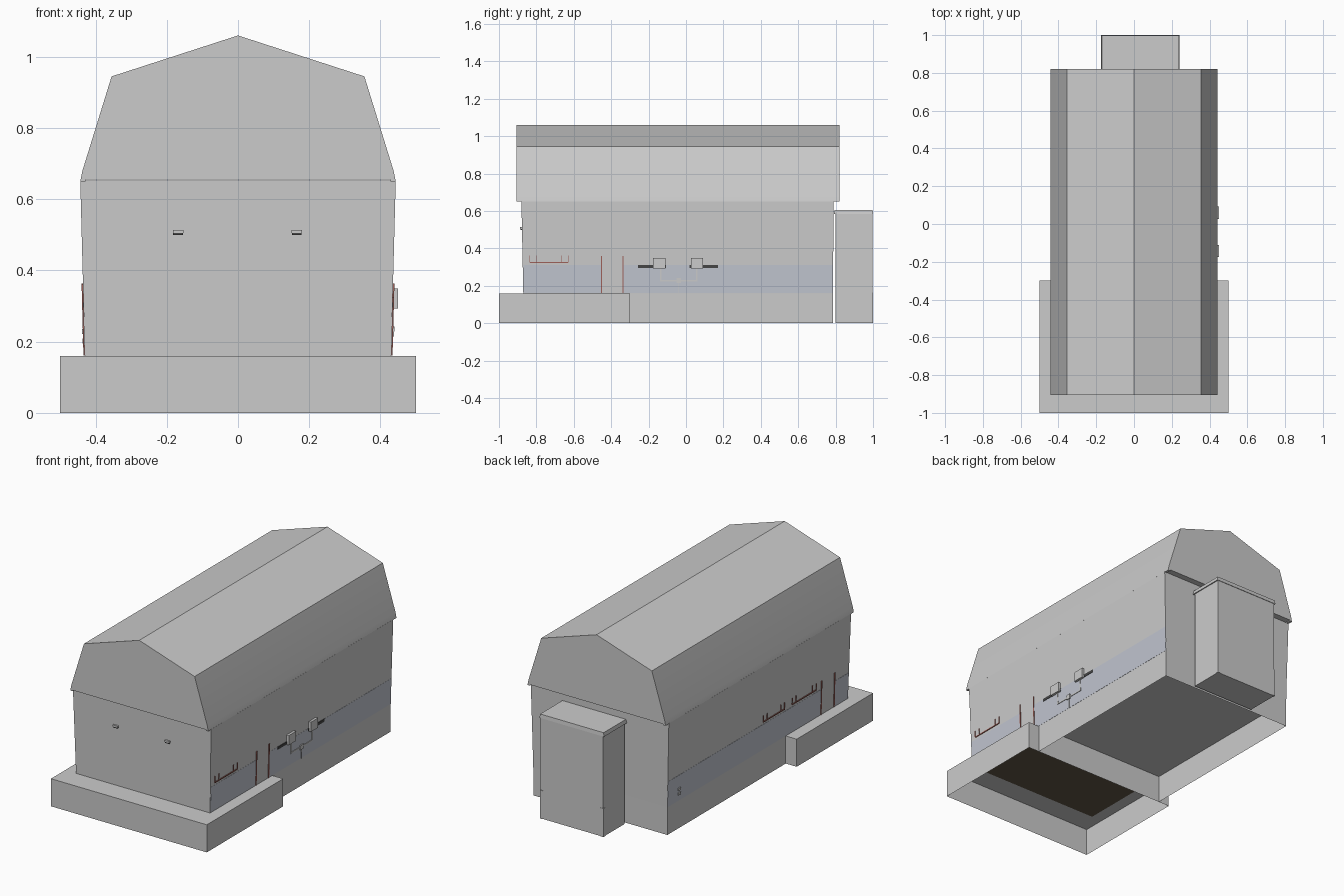
import bpy, bmesh
from math import radians

if "Cube" in bpy.data.objects:
    bpy.data.objects.remove(bpy.data.objects["Cube"])


def mat(name, rgb):
    m = bpy.data.materials.new(name)
    m.diffuse_color = (*rgb, 1)
    m.use_nodes = True
    m.node_tree.nodes["Principled BSDF"].inputs["Base Color"].default_value = m.diffuse_color
    return m


BLUE = mat("blue_grey", (0.53, 0.56, 0.63))
RED = mat("rust_red", (0.35, 0.12, 0.10))
DARK = mat("dark_grey", (0.06, 0.06, 0.06))
BROWN = mat("dark_brown", (0.12, 0.09, 0.06))
PALE = mat("pale_grey", (0.75, 0.75, 0.72))


def mesh(name, verts, faces, m=None, recalc=True):
    me = bpy.data.meshes.new(name)
    me.from_pydata(verts, [], faces)
    if recalc:
        bm = bmesh.new()
        bm.from_mesh(me)
        bmesh.ops.recalc_face_normals(bm, faces=bm.faces)
        bm.to_mesh(me)
        bm.free()
    ob = bpy.data.objects.new(name, me)
    bpy.context.collection.objects.link(ob)
    if m:
        me.materials.append(m)
    return ob


def frustum(name, lo, hi, z0, z1, top=True, bottom=True, m=None):
    """lo and hi are (x0, x1, y0, y1) rectangles at heights z0 and z1."""
    v = []
    for (x0, x1, y0, y1), z in ((lo, z0), (hi, z1)):
        v += [(x0, y0, z), (x1, y0, z), (x1, y1, z), (x0, y1, z)]
    f = [(i, (i + 1) % 4, (i + 1) % 4 + 4, i + 4) for i in range(4)]
    if top:
        f.append((4, 5, 6, 7))
    if bottom:
        f.append((3, 2, 1, 0))
    return mesh(name, v, f, m)


def box(name, x0, x1, y0, y1, z0, z1, m=None, bottom=True):
    r = (x0, x1, y0, y1)
    return frustum(name, r, r, z0, z1, True, bottom, m)


def wall_x(z):
    return 0.43 + (z - 0.16) * 0.0265


def side_box(name, s, y0, y1, z0, z1, depth=0.004, m=None):
    """Box fixed to the leaning side wall; s = 1 right, -1 left."""
    a, b = wall_x(z0), wall_x(z1)
    lo = sorted((s * (a - 0.003), s * (a + depth)))
    hi = sorted((s * (b - 0.003), s * (b + depth)))
    return frustum(name, (*lo, y0, y1), (*hi, y0, y1), z0, z1, m=m)


# Front loading platform and rear foundation, both hollow underneath
box("loading_platform", -0.5, 0.5, -1.0, -0.3, 0, 0.16, bottom=False)
box("rear_foundation", -0.43, 0.43, -0.3, 0.785, 0, 0.16, bottom=False)
mesh("front_floor", [(-0.43, -0.87, 0.158), (-0.43, -0.302, 0.158),
                     (0.43, -0.302, 0.158), (0.43, -0.87, 0.158)],
     [(0, 1, 2, 3)], BROWN, recalc=False)

# House walls, leaning slightly outward
frustum("house_walls", (-0.43, 0.43, -0.87, 0.785), (-0.443, 0.443, -0.88, 0.79),
        0.16, 0.652)

# Gambrel roof with end gables
half = [(0.443, 0.65), (0.437, 0.68), (0.355, 0.945)]
prof = ([(0.428, 0.65)] + half + [(0, 1.06)]
        + [(-x, z) for x, z in reversed(half)] + [(-0.428, 0.65)])
prof = [(0.428, 0.656)] + prof + [(-0.428, 0.656)]
n = len(prof)
roof = mesh("roof", [(x, y, z) for y in (-0.905, 0.82) for x, z in prof],
            [tuple(range(n)), tuple(range(2 * n - 1, n - 1, -1))]
            + [(i, (i + 1) % n, (i + 1) % n + n, i + n) for i in range(n)])
bpy.context.view_layer.objects.active = roof
roof.select_set(True)
bpy.ops.object.shade_smooth_by_angle(angle=radians(25))
roof.select_set(False)

# Blue bands, doors with posts, and rails on both sides
doors = {1: (-0.452, -0.337), -1: (-0.74, -0.62)}
rails = {1: [(-0.835, -0.63)], -1: [(-0.28, -0.085), (-0.57, -0.35)]}
for s, tag in ((1, "right"), (-1, "left")):
    d0, d1 = doors[s]
    side_box(f"{tag}_band_front", s, -0.868, d0, 0.161, 0.31, 0.001, BLUE)
    side_box(f"{tag}_band_rear", s, d1, 0.785, 0.161, 0.31, 0.001, BLUE)
    for i, y in enumerate((d0, d1)):
        side_box(f"{tag}_door_post_{i}", s, y - 0.003, y + 0.003, 0.161, 0.36, m=RED)
    for j, (y0, y1) in enumerate(rails[s]):
        side_box(f"{tag}_rail_{j}", s, y0, y1, 0.322, 0.328, m=RED)
        for k, y in enumerate((y0, y0 + 0.035, y1 - 0.035, y1)):
            side_box(f"{tag}_rail_peg_{j}_{k}", s, y - 0.0015, y + 0.0015,
                     0.325, 0.363, m=RED)

# Electric boxes, dark shelves and conduits on the right wall
for i, (y0, y1, b0, b1) in enumerate(((-0.176, -0.11, -0.257, -0.107),
                                      (0.027, 0.092, 0.02, 0.17))):
    box(f"electric_box_{i}", 0.428, 0.449, y0, y1, 0.293, 0.349)
    side_box(f"dark_shelf_{i}", 1, b0, b1, 0.295, 0.311, 0.003, DARK)
for i, y in enumerate((-0.134, 0.058)):
    side_box(f"conduit_riser_{i}", 1, y - 0.004, y + 0.004, 0.224, 0.295, m=PALE)
side_box("conduit_run", 1, -0.134, 0.058, 0.224, 0.232, m=PALE)
side_box("conduit_drop", 1, -0.04, -0.037, 0.161, 0.228, m=PALE)
side_box("junction_box", 1, -0.052, -0.026, 0.215, 0.242, 0.007, PALE)

# Small valves on the left wall
for i, z in enumerate((0.195, 0.222)):
    side_box(f"valve_{i}", -1, 0.67, 0.692, z, z + 0.014, 0.006)

# Front lamps with a dark lower half
for i, x in enumerate((-0.168, 0.165)):
    box(f"front_lamp_{i}", x - 0.015, x + 0.015, -0.888, -0.874, 0.505, 0.514)
    box(f"front_lamp_lens_{i}", x - 0.014, x + 0.014, -0.886, -0.874, 0.499, 0.505, DARK)

# Back annex with lid and corner guards
box("annex", -0.167, 0.235, 0.8, 0.997, 0, 0.585)
frustum("annex_lid", (-0.174, 0.241, 0.79, 1.0), (-0.17, 0.237, 0.794, 0.998),
        0.583, 0.605)
for i, (x0, x1) in enumerate(((-0.17, -0.15), (0.218, 0.238))):
    box(f"annex_corner_guard_{i}", x0, x1, 0.98, 1.0, 0, 0.165)
